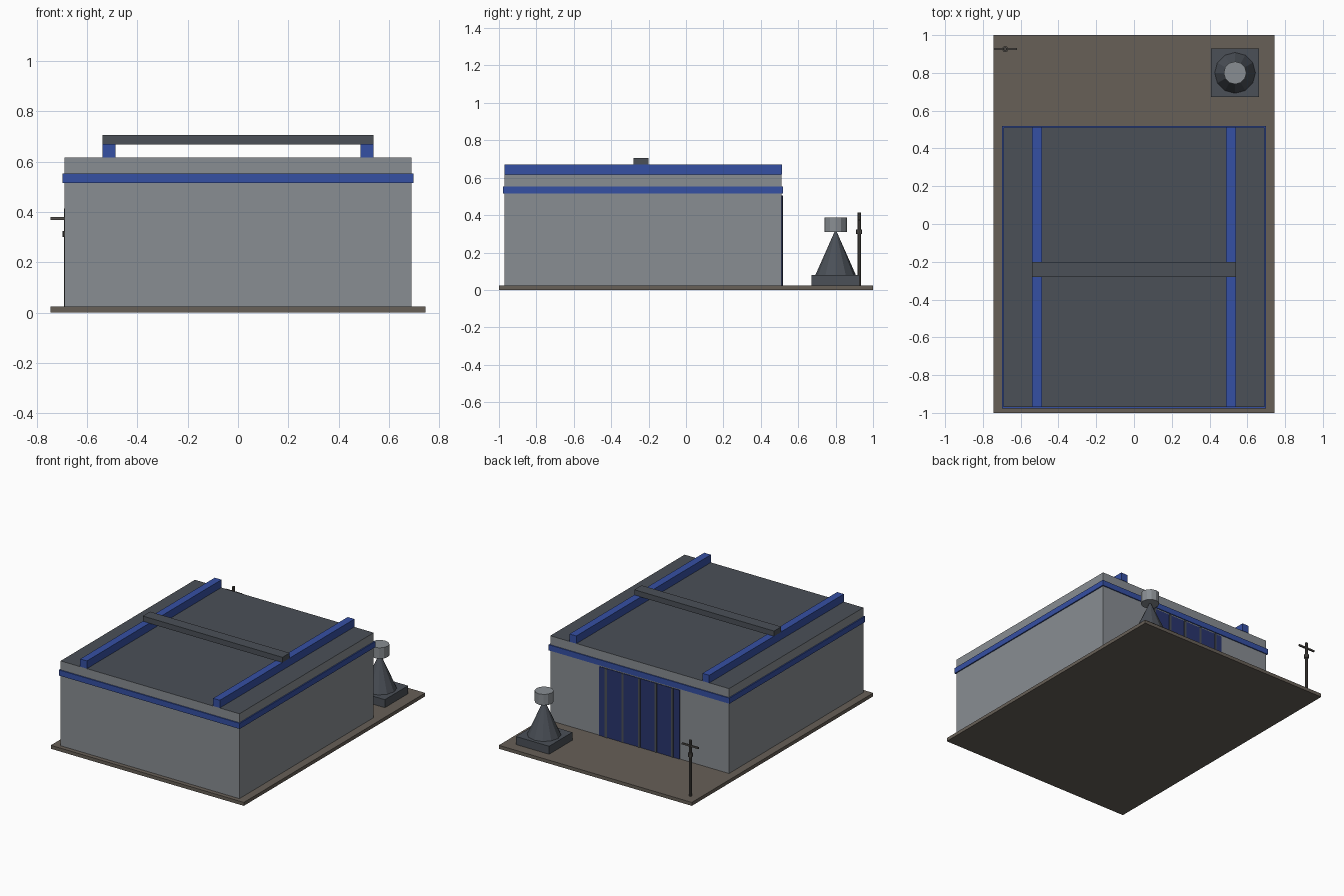
import bpy
import bmesh
from mathutils import Matrix, Vector

if "Cube" in bpy.data.objects:
    bpy.data.objects.remove(bpy.data.objects["Cube"], do_unlink=True)


def material(name, rgb):
    m = bpy.data.materials.new(name)
    m.use_nodes = True
    m.diffuse_color = (*rgb, 1)
    m.node_tree.nodes["Principled BSDF"].inputs["Base Color"].default_value = (*rgb, 1)
    return m


WALL = material("light grey", (0.25, 0.27, 0.29))
DARK = material("slate grey", (0.07, 0.08, 0.096))
BLUE = material("blue", (0.036, 0.08, 0.37))
DOOR = material("dark blue", (0.022, 0.036, 0.155))
GROUND = material("earth brown", (0.135, 0.115, 0.095))
POLE = material("dull brown metal", (0.085, 0.078, 0.07))


def finish(name, bm, *mats):
    mesh = bpy.data.meshes.new(name)
    bm.to_mesh(mesh)
    bm.free()
    for m in mats:
        mesh.materials.append(m)
    ob = bpy.data.objects.new(name, mesh)
    bpy.context.collection.objects.link(ob)
    return ob


def box(name, x, y, z, mat, top=None):
    """Box from (min, max) ranges; an optional second material colours the top."""
    lo, hi = Vector((x[0], y[0], z[0])), Vector((x[1], y[1], z[1]))
    bm = bmesh.new()
    bmesh.ops.create_cube(bm, size=1, matrix=Matrix.Translation((lo + hi) / 2)
                          @ Matrix.Diagonal((*(hi - lo), 1)))
    if top:
        bm.normal_update()
        for f in bm.faces:
            f.material_index = int(f.normal.z > 0.5)
    return finish(name, bm, mat, *([top] if top else []))


def drum(name, x, y, z, r1, r2, sides, mat):
    """Vertical cylinder or cone between two heights."""
    bm = bmesh.new()
    bmesh.ops.create_cone(bm, cap_ends=True, segments=sides, radius1=r1, radius2=r2,
                          depth=z[1] - z[0],
                          matrix=Matrix.Translation((x, y, sum(z) / 2)))
    return finish(name, bm, mat)


# Ground slab and hall
box("ground_slab", (-0.745, 0.745), (-1, 1), (0, 0.024), GROUND)
box("hall", (-0.69, 0.69), (-0.97, 0.511), (0.024, 0.616), WALL, DARK)
box("wall_band", (-0.698, 0.698), (-0.978, 0.518), (0.515, 0.554), BLUE)

# Roof rails and crossbeam
for side, s in (("left", 1), ("right", -1)):
    box(f"{side}_roof_rail", sorted((s * 0.487, s * 0.539)), (-0.97, 0.514), (0.616, 0.67), BLUE)
box("roof_crossbeam", (-0.539, 0.539), (-0.28, -0.2), (0.668, 0.706), DARK)

# Back door with upright ribs
box("back_door", (-0.31, 0.31), (0.505, 0.515), (0.024, 0.505), DOOR)
for i in range(-2, 3):
    x = i * 0.128
    box(f"door_rib_{i + 3}", (x - 0.008, x + 0.008), (0.51, 0.519), (0.024, 0.505), DARK)

# Vent tower
VX, VY = 0.535, 0.8
box("vent_plinth", (VX - 0.128, VX + 0.128), (VY - 0.128, VY + 0.128), (0.024, 0.08), DARK)
drum("vent_cone", VX, VY, (0.08, 0.315), 0.108, 0.004, 12, DARK)
drum("vent_cap", VX, VY, (0.31, 0.386), 0.06, 0.06, 12, WALL)

# Signal pole
PX, PY = -0.682, 0.926
drum("pole", PX, PY, (0.024, 0.414), 0.009, 0.009, 8, POLE)
drum("pole_collar", PX, PY, (0.3, 0.324), 0.016, 0.016, 8, POLE)
box("pole_crossbar", (PX - 0.063, PX + 0.063), (PY - 0.005, PY + 0.005), (0.369, 0.38), POLE)
